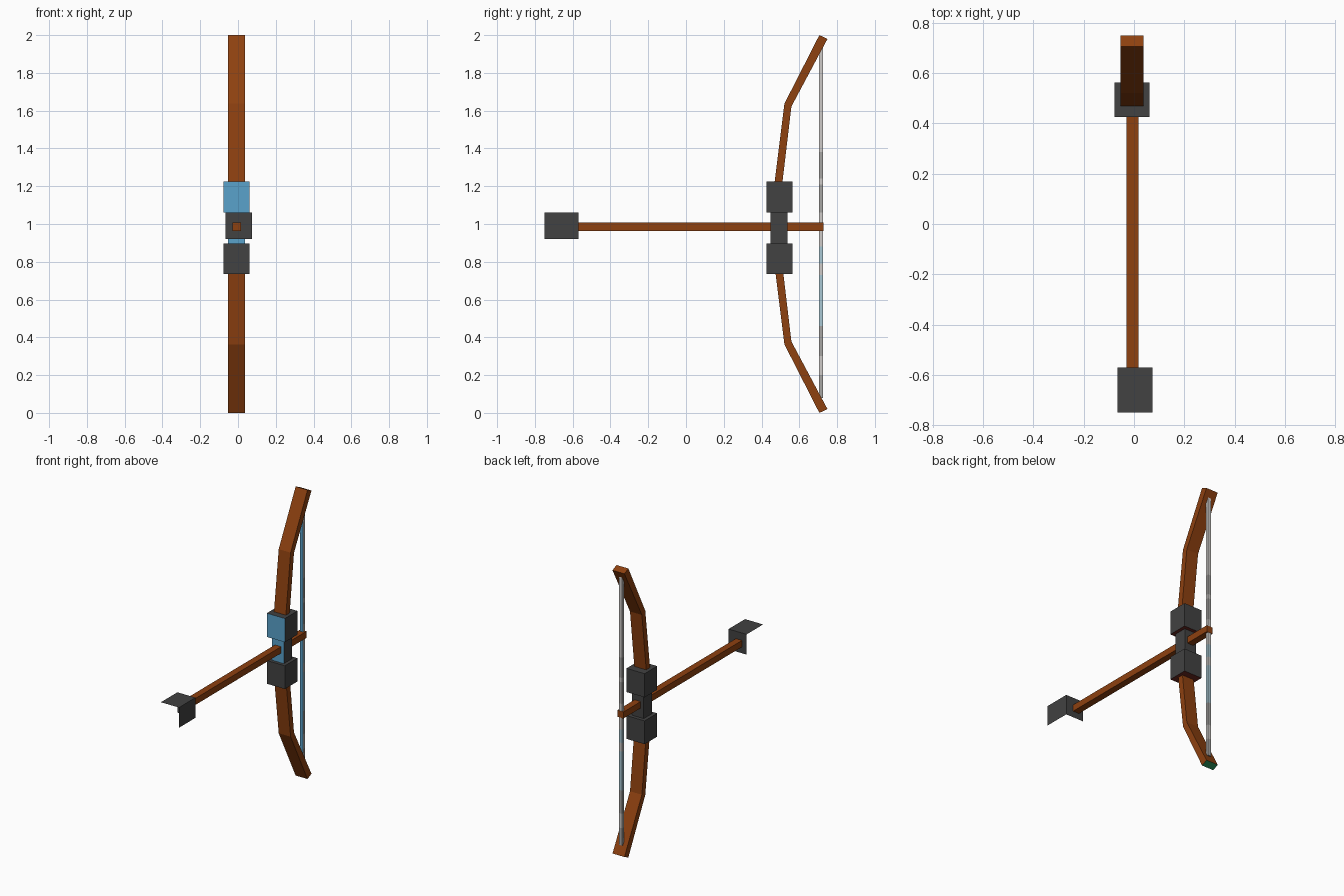
import bpy, bmesh

if "Cube" in bpy.data.objects:
    bpy.data.objects.remove(bpy.data.objects["Cube"])


def material(name, rgb):
    m = bpy.data.materials.new(name)
    m.diffuse_color = (*rgb, 1)
    m.use_nodes = True
    m.node_tree.nodes["Principled BSDF"].inputs["Base Color"].default_value = m.diffuse_color
    return m


WOOD = material("brown wood", (0.27, 0.052, 0.005))
DARK = material("dark grey", (0.054, 0.054, 0.054))
BLUE = material("sky blue", (0.10, 0.36, 0.60))
GREEN = material("green", (0.02, 0.25, 0.09))
RED = material("dark red", (0.15, 0.02, 0.015))
LIGHT = material("light grey", (0.62, 0.60, 0.58))
MID = material("mid grey", (0.39, 0.38, 0.37))
PALE = material("pale blue", (0.40, 0.58, 0.66))


def finish(name, bm, mats, rule=None):
    """Turn a bmesh into an object; rule picks a material slot per face."""
    bmesh.ops.recalc_face_normals(bm, faces=bm.faces)
    bm.normal_update()
    if rule:
        for f in bm.faces:
            f.material_index = rule(f)
    me = bpy.data.meshes.new(name)
    bm.to_mesh(me)
    bm.free()
    for m in mats:
        me.materials.append(m)
    ob = bpy.data.objects.new(name, me)
    bpy.context.collection.objects.link(ob)
    return ob


def box_bm(x0, x1, y0, y1, z0, z1):
    bm = bmesh.new()
    bmesh.ops.create_cube(bm, size=1)
    for v in bm.verts:
        v.co.x = x1 if v.co.x > 0 else x0
        v.co.y = y1 if v.co.y > 0 else y0
        v.co.z = z1 if v.co.z > 0 else z0
    return bm


# Bow limbs: bent bars, one above and one below the grip
FRONT = [(0.460, 1.15), (0.521, 1.637), (0.706, 2.0)]
BACK = [(0.502, 1.15), (0.558, 1.622), (0.749, 1.98)]


def limb(name, flip):
    bm = bmesh.new()
    rings = []
    for (fy, fz), (by, bz) in zip(FRONT, BACK):
        pts = [(-0.053, fy, fz), (0.038, fy, fz), (0.038, by, bz), (-0.053, by, bz)]
        rings.append([bm.verts.new((x, y, 2 - z if flip else z)) for x, y, z in pts])
    for a, b in zip(rings, rings[1:]):
        for i in range(4):
            j = (i + 1) % 4
            bm.faces.new((a[i], a[j], b[j], b[i]))
    bm.faces.new(rings[0])
    bm.faces.new(rings[-1])
    # the lower tip is painted green
    finish(name, bm, [WOOD, GREEN],
           lambda f: int(f.normal.z < -0.8 and f.calc_center_median().z < 0.1))


limb("upper_limb", False)
limb("lower_limb", True)


# Grip: two blocks joined by a narrower handle
def grip_rule(blue_front):
    def rule(f):
        if blue_front and f.normal.y < -0.9:
            return 1
        return 2 if f.normal.z < -0.9 else 0
    return rule


for name, x0, x1, y0, y1, z0, z1, blue in (
        ("upper_grip_block", -0.077, 0.061, 0.425, 0.563, 1.06, 1.224, True),
        ("handle", -0.053, 0.038, 0.447, 0.538, 0.897, 1.06, True),
        ("lower_grip_block", -0.077, 0.061, 0.425, 0.563, 0.736, 0.897, False)):
    finish(name, box_bm(x0, x1, y0, y1, z0, z1), [DARK, BLUE, RED], grip_rule(blue))

# String: stacked lengths with banded sides and a blue front
BANDS = [(0.08, 0.20, MID), (0.20, 0.30, LIGHT), (0.30, 0.46, MID),
         (0.46, 0.73, PALE), (0.73, 0.79, LIGHT), (0.79, 0.88, PALE),
         (0.88, 1.06, LIGHT), (1.06, 1.21, MID), (1.21, 1.24, LIGHT),
         (1.24, 1.38, MID), (1.38, 1.94, LIGHT)]
for i, (z0, z1, mat) in enumerate(BANDS):
    finish(f"string_{i + 1}", box_bm(-0.019, 0.005, 0.703, 0.725, z0, z1),
           [mat, BLUE], lambda f: int(f.normal.y < -0.9))

# Arrow shaft
finish("arrow_shaft", box_bm(-0.03, 0.017, -0.578, 0.727, 0.964, 1.009), [WOOD])

# Arrow head: open corner made of a top, a right and a back plate
bm = box_bm(-0.065, 0.073, -0.75, -0.57, 0.92, 1.06)
bm.normal_update()
bmesh.ops.delete(bm, geom=[f for f in bm.faces if sum(f.normal) < 0],
                 context='FACES')
finish("arrow_head", bm, [DARK])
